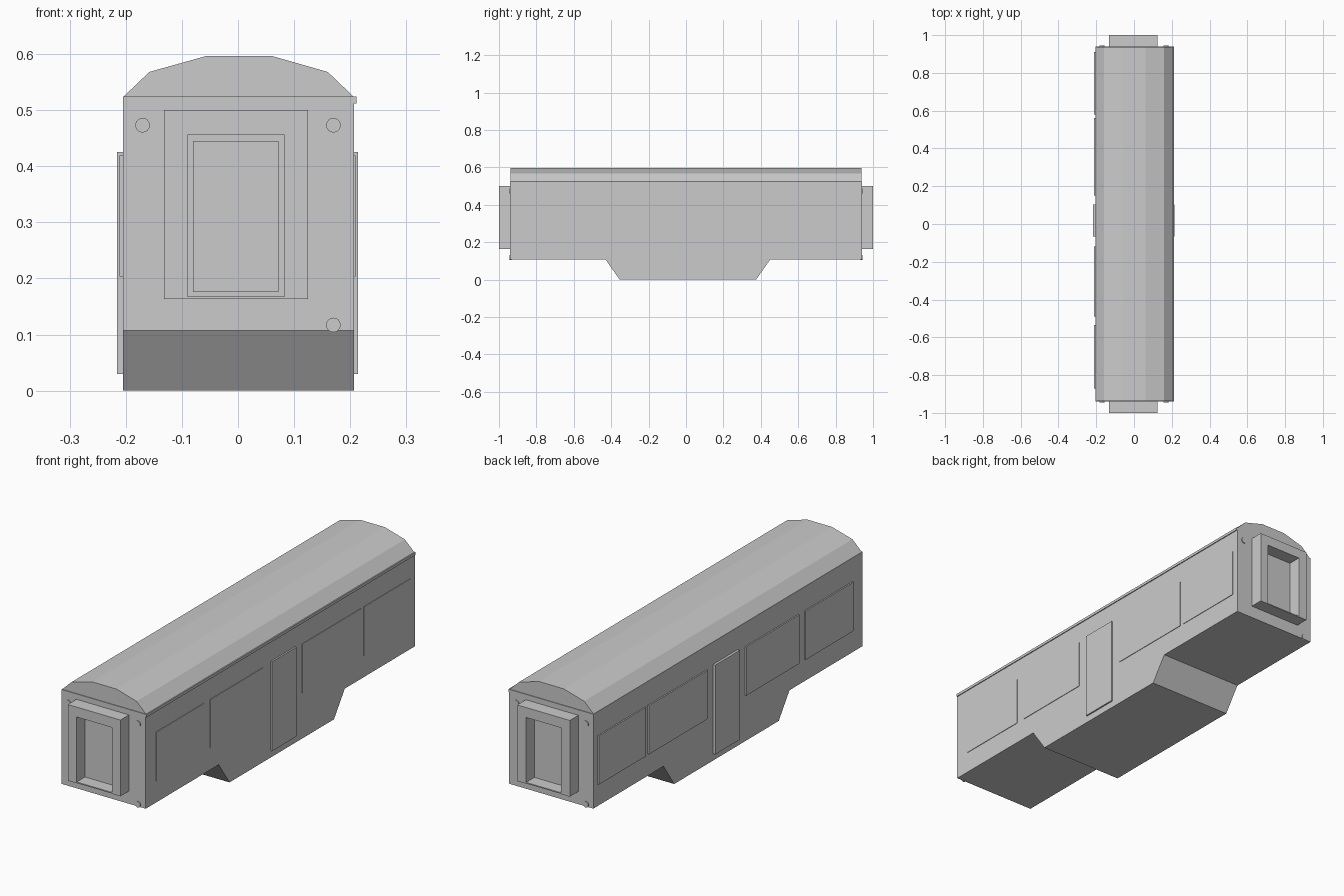
import bpy
import bmesh
import math
from mathutils import Matrix, Vector

if "Cube" in bpy.data.objects:
    bpy.data.objects.remove(bpy.data.objects["Cube"])


def prism(name, profile, axis, a, b):
    """Extrude a 2D outline along axis: 'x' outline is (y, z), 'y' outline is (x, z)."""
    place = (lambda p, d: (d, p[0], p[1])) if axis == 'x' else (lambda p, d: (p[0], d, p[1]))
    bm = bmesh.new()
    face = bm.faces.new([bm.verts.new(place(p, a)) for p in profile])
    ext = bmesh.ops.extrude_face_region(bm, geom=[face])
    moved = [g for g in ext['geom'] if isinstance(g, bmesh.types.BMVert)]
    step = Vector((b - a, 0, 0)) if axis == 'x' else Vector((0, b - a, 0))
    bmesh.ops.translate(bm, verts=moved, vec=step)
    bmesh.ops.recalc_face_normals(bm, faces=bm.faces)
    return finish(name, bm)


def finish(name, bm):
    mesh = bpy.data.meshes.new(name)
    bm.to_mesh(mesh)
    bm.free()
    obj = bpy.data.objects.new(name, mesh)
    bpy.context.collection.objects.link(obj)
    return obj


def rect(u0, u1, v0, v1):
    return [(u0, v0), (u1, v0), (u1, v1), (u0, v1)]


def lamp(name, x, y, z):
    bm = bmesh.new()
    bmesh.ops.create_cone(bm, cap_ends=True, segments=16, radius1=0.013, radius2=0.013,
                          depth=0.01, matrix=Matrix.Translation((x, y, z))
                          @ Matrix.Rotation(math.pi / 2, 4, 'X'))
    return finish(name, bm)


LEFT, RIGHT, END = -0.205, 0.207, 0.94

# Carriage body with dropped centre underframe
prism("body", [(-END, 0.107), (-0.43, 0.107), (-0.355, 0), (0.375, 0), (0.45, 0.107),
               (END, 0.107), (END, 0.524), (-END, 0.524)], 'x', LEFT, RIGHT)

# Faceted roof and the gutter on the right side
prism("roof", [(LEFT, 0.523), (RIGHT, 0.523), (0.16, 0.568), (0.062, 0.596),
               (-0.058, 0.596), (-0.158, 0.568)], 'y', -0.937, 0.937)
prism("gutter", rect(0.2, 0.211, 0.512, 0.524), 'y', -END, END)

# Side windows and doors as thin raised panels
windows = [(-0.87, -0.535), (-0.49, -0.12), (0.15, 0.56), (0.58, 0.91)]
for side, wall, win_x, door_x in (("left", LEFT, -0.211, -0.216),
                                  ("right", RIGHT, 0.2095, 0.214)):
    for i, (y0, y1) in enumerate(windows):
        prism(f"{side}_window_{i + 1}", rect(y0, y1, 0.203, 0.419), 'x', wall * 0.97, win_x)
    prism(f"{side}_door", rect(-0.067, 0.104, 0.03, 0.425), 'x', wall * 0.97, door_x)

# Gangway surround, sill, end door and lamps at both ends
surround = [(-0.132, 0.163), (-0.09, 0.163), (-0.09, 0.456), (0.083, 0.456),
            (0.083, 0.163), (0.125, 0.163), (0.125, 0.5), (-0.132, 0.5)]
for end, s in (("front", -1), ("back", 1)):
    prism(f"{end}_gangway", surround, 'y', s * 0.935, s * 1.0)
    prism(f"{end}_gangway_sill", rect(-0.098, 0.091, 0.163, 0.168), 'y', s * 0.935, s * 0.998)
    prism(f"{end}_end_door", rect(-0.08, 0.072, 0.176, 0.445), 'y', s * 0.935, s * 0.943)
    for i, (x, z) in enumerate([(0.17, 0.473), (-0.17, 0.473), (0.17, 0.117)]):
        lamp(f"{end}_lamp_{i + 1}", -s * x, s * 0.939, z)
